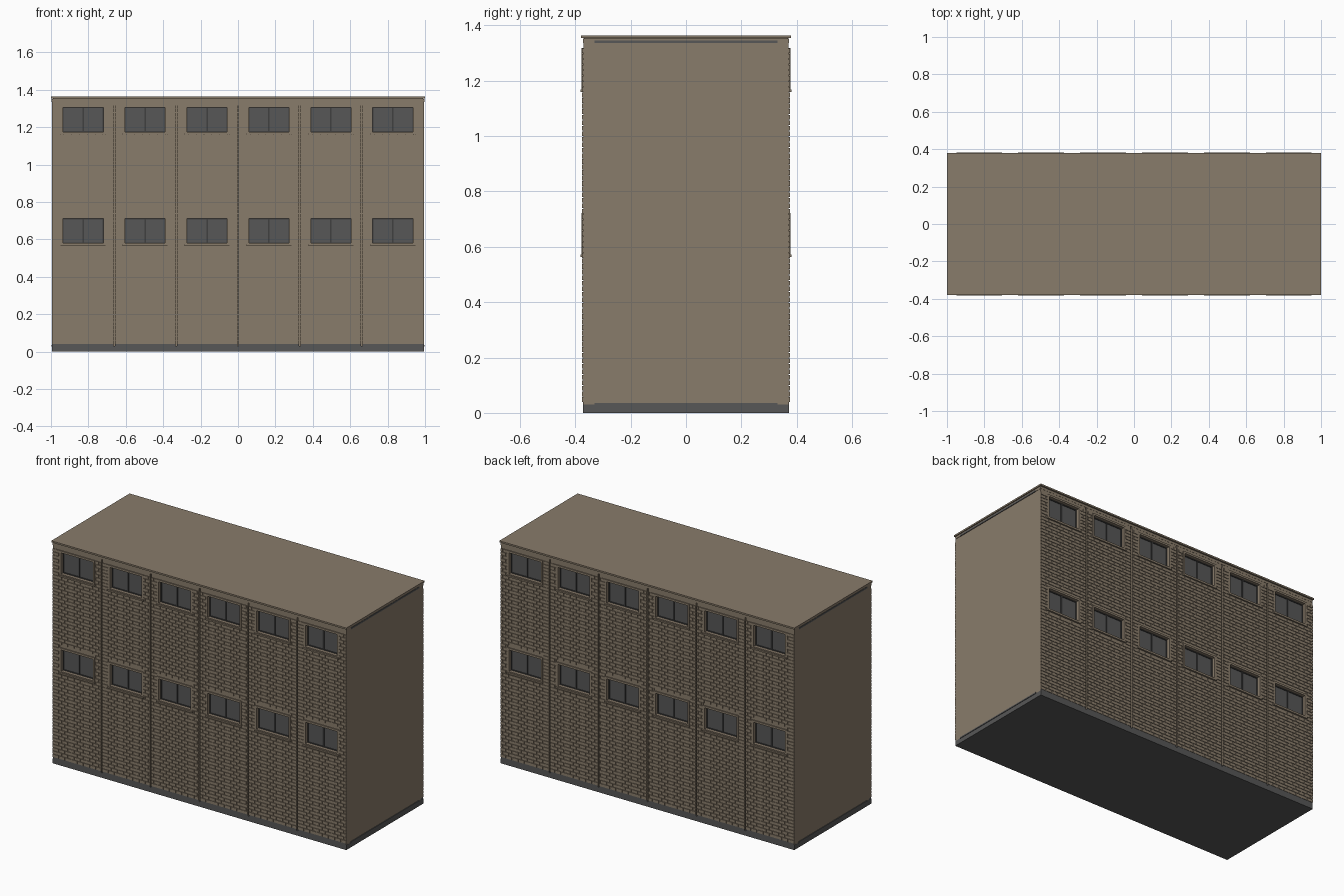
import bpy

old = bpy.data.objects.get("Cube")
if old:
    bpy.data.objects.remove(old, do_unlink=True)


def material(name, rgb):
    m = bpy.data.materials.new(name)
    m.use_nodes = True
    m.diffuse_color = (*rgb, 1)
    m.node_tree.nodes["Principled BSDF"].inputs["Base Color"].default_value = (*rgb, 1)
    return m


TAN = material("tan_masonry", (0.25, 0.2, 0.145))
GREY = material("dark_grey", (0.095, 0.095, 0.095))
CHARCOAL = material("charcoal_frame", (0.05, 0.05, 0.05))

CUBE_FACES = [(0, 1, 3, 2), (4, 6, 7, 5), (0, 4, 5, 1),
              (2, 3, 7, 6), (0, 2, 6, 4), (1, 5, 7, 3)]


def build(name, boxes, mat):
    """One object from boxes given as (x range, y range, z range)."""
    verts, faces = [], []
    for xs, ys, zs in boxes:
        n = len(verts)
        verts += [(x, y, z) for x in sorted(xs) for y in sorted(ys) for z in sorted(zs)]
        faces += [[n + i for i in f] for f in CUBE_FACES]
    mesh = bpy.data.meshes.new(name)
    mesh.from_pydata(verts, [], faces)
    mesh.materials.append(mat)
    obj = bpy.data.objects.new(name, mesh)
    bpy.context.collection.objects.link(obj)
    return obj


# Main dimensions
END = 0.994                     # half length of the walls
CORE, SKIN, BRICK = 0.345, 0.371, 0.375
BASE, TOP = 0.04, 1.337
PITCH = 2 * END / 6
WIN_W, WIN_H = 0.24, 0.155
SILLS = (0.568, 1.163)
BORDER = 0.012
COURSE, LENGTH, JOINT = 0.02, 0.042, 0.0028


def opening_split(x0, x1, cx, z0, z1):
    """Open x intervals of a panel between heights z0 and z1."""
    if any(z1 > s and z0 < s + WIN_H for s in SILLS):
        return [(x0, cx - WIN_W / 2), (cx + WIN_W / 2, x1)]
    return [(x0, x1)]


def brickwork(x0, x1, cx, ys):
    """Running bond bricks over one panel, trimmed at edges and windows."""
    bricks = []
    z, row = BASE, 0
    while z + COURSE <= TOP + JOINT:
        for a, b in opening_split(x0, x1, cx, z, z + COURSE - JOINT):
            x = x0 - (LENGTH / 2 if row % 2 else 0)
            while x < b:
                l, r = max(x, a), min(x + LENGTH - JOINT, b)
                if r - l > JOINT:
                    bricks.append(((l, r), ys, (z, z + COURSE - JOINT)))
                x += LENGTH
        z += COURSE
        row += 1
    return bricks


def window(cx, sill, s, parts):
    """Surround, sill, sash and two panes of one window."""
    xs = (cx - WIN_W / 2, cx + WIN_W / 2)
    zs = (sill, sill + WIN_H)

    def frame(xr, zr, w, ys):
        return [((xr[0], xr[0] + w), ys, zr), ((xr[1] - w, xr[1]), ys, zr),
                ((xr[0] + w, xr[1] - w), ys, (zr[0], zr[0] + w)),
                ((xr[0] + w, xr[1] - w), ys, (zr[1] - w, zr[1]))]

    parts["surround"] += frame(xs, zs, BORDER, (s * CORE, s * 0.377))
    parts["sill"].append(((xs[0] - 0.002, xs[1] + 0.002), (s * 0.36, s * 0.382),
                          (sill - 0.004, sill + 0.005)))
    inner_x = (xs[0] + BORDER, xs[1] - BORDER)
    inner_z = (zs[0] + BORDER, zs[1] - BORDER)
    parts["sash"] += frame(inner_x, inner_z, 0.004, (s * CORE, s * 0.357))
    parts["sash"].append(((cx - 0.004, cx + 0.004), (s * CORE, s * 0.357), inner_z))
    parts["pane"] += [((inner_x[0], cx), (s * CORE, s * 0.352), inner_z),
                      ((cx, inner_x[1]), (s * CORE, s * 0.352), inner_z)]


# Long facades, six panels on each side
for side, s in (("front", -1), ("back", 1)):
    skin, bricks, plinth = [], [], []
    parts = {"surround": [], "sill": [], "sash": [], "pane": []}
    levels = [0.03, SILLS[0], SILLS[0] + WIN_H, SILLS[1], SILLS[1] + WIN_H, TOP]
    for i in range(6):
        cx = (i - 2.5) * PITCH
        x0 = cx - PITCH / 2 + (0.004 if i else 0)
        x1 = cx + PITCH / 2 - (0.004 if i < 5 else 0)
        for lo, hi in zip(levels, levels[1:]):
            for xr in opening_split(x0, x1, cx, lo + 0.001, hi - 0.001):
                skin.append((xr, (s * CORE, s * SKIN), (lo, hi)))
        bricks += brickwork(x0, x1, cx, (s * (SKIN - 0.001), s * BRICK))
        plinth.append(((x0, x1), (s * CORE, s * 0.373), (0.028, BASE)))
        for sill in SILLS:
            window(cx, sill, s, parts)
    # Strip closing the joints between panels
    for i in range(1, 6):
        x = -END + i * PITCH
        skin.append(((x - 0.004, x + 0.004), (s * CORE, s * 0.364), (0.03, TOP)))
    build(side + "_wall_panels", skin, TAN)
    build(side + "_bricks", bricks, TAN)
    build(side + "_plinth_blocks", plinth, GREY)
    build(side + "_window_surrounds", parts["surround"], TAN)
    build(side + "_window_sills", parts["sill"], TAN)
    build(side + "_window_sashes", parts["sash"], CHARCOAL)
    build(side + "_window_panes", parts["pane"], GREY)

# Solid core, base slab and stepped roof
build("building_core", [((-END, END), (-CORE, CORE), (0.03, 1.345))], TAN)
build("base_slab", [((-END - 0.001, END + 0.001), (-0.373, 0.373), (0, 0.03))], GREY)
build("roof_slab", [((-0.996, 0.996), (-0.372, 0.372), (TOP, 1.352))], TAN)
build("roof_cap", [((-1, 1), (-0.379, 0.379), (1.354, 1.364)),
                   ((-0.99, 0.99), (-0.368, 0.368), (1.352, 1.354))], TAN)

# Thin dark strips along both end walls
strips = []
for s in (-1, 1):
    for zs in ((0.028, 0.036), (1.336, 1.346)):
        strips.append(((s * 0.98, s * 0.998), (-0.33, 0.33), zs))
build("end_wall_strips", strips, GREY)
